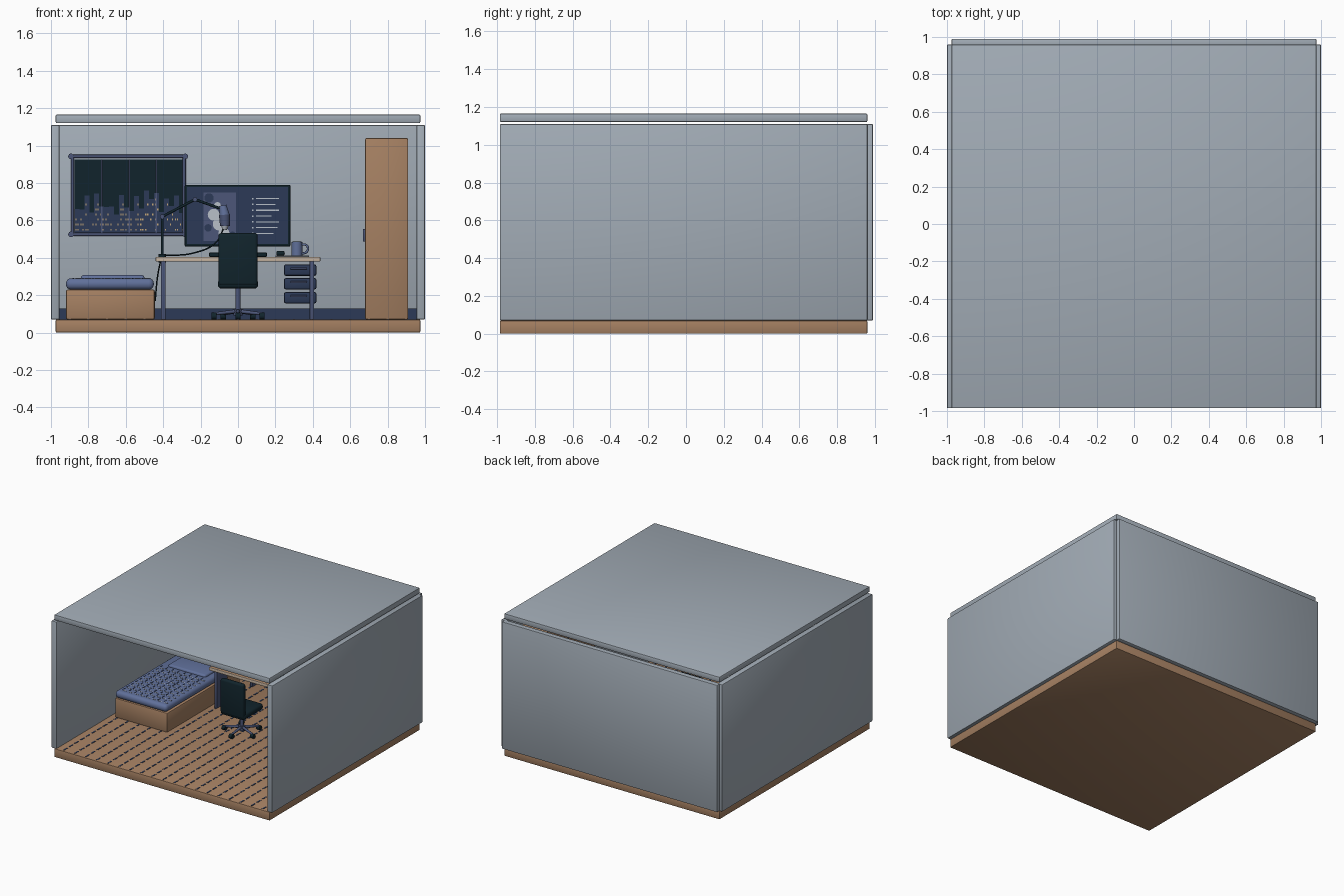
import bpy
import bmesh
import math
import random
from mathutils import Vector, Matrix

if "Cube" in bpy.data.objects:
    bpy.data.objects.remove(bpy.data.objects["Cube"])
random.seed(4)


def linear(byte):
    c = byte / 255
    return c / 12.92 if c <= .04 else ((c + .055) / 1.055) ** 2.4


def material(name, hexcode):
    mat = bpy.data.materials.new(name)
    colour = [linear(b) for b in bytes.fromhex(hexcode)] + [1]
    mat.use_nodes = True
    mat.diffuse_color = colour
    mat.node_tree.nodes["Principled BSDF"].inputs["Base Color"].default_value = colour
    return mat


wall = material("wall grey", "a2acb6")
wood = material("warm wood", "a58062")
beige = material("pale beige", "cbb8a4")
black = material("blue black", "11242c")
navy = material("navy", "2c3a57")
slate = material("slate blue", "60709a")
dusk = material("dusk blue", "4c5678")
pale = material("pale grey", "b9c0c8")
amber = material("amber light", "c8a878")


def finish(name, bm, mat):
    mesh = bpy.data.meshes.new(name)
    bm.to_mesh(mesh)
    bm.free()
    mesh.shade_smooth()
    mesh.set_sharp_from_angle(angle=math.radians(35))
    mesh.materials.append(mat)
    obj = bpy.data.objects.new(name, mesh)
    bpy.context.collection.objects.link(obj)
    return obj


def boxes(name, mat, spans, bevel=0, segments=2):
    """One object from boxes given as ((x, x), (y, y), (z, z)) spans."""
    bm = bmesh.new()
    for span in spans:
        size = Vector([b - a for a, b in span])
        mid = Vector([(a + b) / 2 for a, b in span])
        bmesh.ops.create_cube(bm, size=1, matrix=Matrix.Translation(mid) @ Matrix.Diagonal(size).to_4x4())
    if bevel:
        bmesh.ops.bevel(bm, geom=list(bm.edges), offset=bevel, segments=segments,
                        profile=.5, affect='EDGES', clamp_overlap=True)
    return finish(name, bm, mat)


def box(name, mat, x, y, z, bevel=0, segments=2):
    return boxes(name, mat, [(x, y, z)], bevel, segments)


def rod(name, mat, start, end, r, r_end=None, sides=16):
    start, end = Vector(start), Vector(end)
    axis = end - start
    turn = axis.to_track_quat('Z', 'Y').to_matrix().to_4x4()
    bm = bmesh.new()
    bmesh.ops.create_cone(bm, cap_ends=True, segments=sides, radius1=r,
                          radius2=r if r_end is None else r_end, depth=axis.length,
                          matrix=Matrix.Translation((start + end) / 2) @ turn)
    return finish(name, bm, mat)


def cable(name, mat, points, r):
    curve = bpy.data.curves.new(name, 'CURVE')
    curve.dimensions = '3D'
    curve.bevel_depth = r
    curve.bevel_resolution = 2
    spline = curve.splines.new('BEZIER')
    spline.bezier_points.add(len(points) - 1)
    for knot, co in zip(spline.bezier_points, points):
        knot.co = co
        knot.handle_left_type = knot.handle_right_type = 'AUTO'
    curve.materials.append(mat)
    obj = bpy.data.objects.new(name, curve)
    bpy.context.collection.objects.link(obj)
    return obj


# Room shell
FLOOR = .07
WALL = .945
depth = (-.985, .96)
wide = (-.975, .975)
box("floor", wood, wide, depth, (0, FLOOR), .006)
box("roof", wall, wide, depth, (1.12, 1.165), .006)
box("back_wall", wall, wide, (WALL, .99), (FLOOR, 1.11), .006)
box("left_wall", wall, (.955, 1), depth, (FLOOR, 1.11), .006)
box("right_wall", wall, (-1, -.955), depth, (FLOOR, 1.11), .006)
box("baseboard", navy, (-.955, .955), (.93, WALL), (FLOOR, .13))

# Broken dark seams between the floor boards
seams = []
for i in range(-9, 10):
    for j in range(26):
        x, y = i * .1, -.97 + j * .073
        seams.append(((x - .006, x + .006), (y, y + .048), (FLOOR, FLOOR + .002)))
boxes("floor_seams", navy, seams)

# Bed with a stitched cover
bed_end = .66
box("bed_base", wood, (-.92, -.445), (-.28, bed_end), (FLOOR, .23), .01)
box("mattress", slate, (-.92, -.45), (-.285, bed_end), (.23, .29), .027, 4)
box("pillow", slate, (-.84, -.5), (.29, .55), (.275, .308), .016, 3)
stitches, ties = [], []
for i in range(8):
    for j in range(10):
        x, y = -.87 + i * .053, -.24 + j * .053
        stitches.append(((x, x + .03), (y - .003, y + .003), (.289, .292)))
        ties.append(((x - .014, x - .008), (y + .01, y + .04), (.289, .292)))
boxes("cover_stitches", pale, stitches)
boxes("cover_ties", navy, ties)

# Window with a night skyline
left, right, low, high = -.875, -.29, .53, .925
box("window_sky", black, (left, right), (.937, WALL), (low, high))
towers, lights = [], []
count = 22
step = (right - left) / count
for i in range(count):
    x = left + i * step
    top = low + random.uniform(.1, .23)
    towers.append(((x, x + step), (.932, .938), (low, top)))
    for k in range(int((top - low - .02) / .027)):
        for dx in (.25, .65):
            if random.random() < .42:
                px, pz = x + dx * step, low + .015 + k * .027
                lights.append(((px, px + .006), (.93, .933), (pz, pz + .01)))
boxes("skyline", navy, towers)
boxes("skyline_lights", amber, lights)
boxes("window_dividers", dusk, [((left + f * (right - left) - .004, left + f * (right - left) + .004),
                                 (.924, .94), (low, high)) for f in (.25, .5, .75)])
for z in (.525, .942):
    rod("window_rail", dusk, (-.9, .93, z), (-.275, .93, z), .009)
    for x in (-.893, -.282):
        rod("rail_knob", dusk, (x, .915, z), (x, WALL, z), .015)
for x in (-.885, -.288):
    rod("window_post", dusk, (x, .93, .525), (x, .93, .942), .009)

# Desk and its drawers
box("desk_top", wood, (-.44, .44), (.26, .9), (.385, .405), .004)
box("desk_edge", beige, (-.44, .44), (.253, .262), (.38, .405), .003)
boxes("desk_legs", dusk, [((x - .012, x + .012), y, (FLOOR, .385))
                          for x in (-.4, .395) for y in ((.28, .42), (.74, .88))], .003)
for z in (.155, .23, .303):
    box("drawer", navy, (.245, .42), (.44, .72), (z, z + .062), .012)
    box("drawer_handle", dusk, (.28, .37), (.43, .442), (z + .035, z + .045), .003)

# Monitor with a picture and a list on its screen
box("monitor", black, (-.285, .28), (.78, .81), (.46, .79), .006)
box("screen", navy, (-.272, .268), (.774, .781), (.473, .778))
box("monitor_neck", black, (-.03, .03), (.81, .83), (.405, .6))
box("monitor_foot", black, (-.12, .12), (.74, .88), (.405, .413), .003)
box("screen_picture", dusk, (-.185, -.01), (.77, .775), (.49, .748))
for x, z, r in ((-.13, .63, .032), (-.1, .58, .035), (-.075, .53, .03), (-.11, .68, .018)):
    rod("picture_blob", pale, (x, .766, z), (x, .771, z), r)
for x, z, r in ((-.16, .56, .02), (-.155, .72, .025), (-.03, .52, .02)):
    rod("picture_shadow", navy, (x, .766, z), (x, .771, z), r)
rows = []
for i, length in enumerate((.13, .11, .13, .09, .13, .12, .1)):
    z = .716 - i * .031
    rows += [((.075, .083), (.77, .775), (z - .004, z + .004)),
             ((.097, .09 + length), (.77, .775), (z - .003, z + .003))]
boxes("screen_list", pale, rows)

# Things on the desk
box("keyboard", black, (-.155, .155), (.4, .5), (.405, .428), .006)
box("mouse_mat", pale, (.2, .38), (.38, .54), (.405, .411), .002)
box("mouse", black, (.205, .25), (.41, .48), (.411, .437), .011, 3)
rod("mug", slate, (.315, .6, .405), (.315, .6, .485), .029, sides=24)
rod("mug_drink", black, (.315, .6, .484), (.315, .6, .487), .024, sides=24)
cable("mug_handle", slate, [(.338, .6, .472), (.368, .6, .465), (.37, .6, .435), (.338, .6, .42)], .006)

# Jointed lamp
lamp_y = .58
foot, elbow, joint, tip = [(x, lamp_y, z) for x, z in
                           ((-.405, .405), (-.405, .62), (-.23, .712), (-.085, .66))]
rod("lamp_clamp", black, (-.405, lamp_y, .375), (-.405, lamp_y, .42), .02)
for a, b in ((foot, elbow), (elbow, joint), (joint, tip)):
    rod("lamp_arm", black, a, b, .007)
for x, y, z in (elbow, joint, tip):
    rod("lamp_joint", dusk, (x, y - .012, z), (x, y + .012, z), .012)
rod("lamp_head", slate, (-.082, lamp_y, .68), (-.072, lamp_y, .625), .02, .028)
rod("lamp_shade", dusk, (-.072, lamp_y, .63), (-.07, lamp_y, .57), .03, .026)
rod("lamp_bulb", pale, (-.07, lamp_y, .572), (-.072, lamp_y, .55), .02, .012)
cable("lamp_cable", black, [(-.4, lamp_y, .412), (-.24, lamp_y, .425), (-.12, lamp_y, .48),
                            (-.075, lamp_y, .56)], .004)
cable("power_cable", black, [(-.41, lamp_y, .4), (-.43, lamp_y + .1, .3), (-.443, lamp_y + .15, .17)], .004)

# Office chair, facing the desk
seat_y = .05
box("chair_back", black, (-.105, .105), (-.085, -.045), (.25, .532), .016, 3)
box("chair_seat", black, (-.108, .108), (-.08, .18), (.235, .285), .02, 3)
rod("chair_stem", dusk, (0, seat_y, .1), (0, seat_y, .24), .014)
rod("chair_hub", dusk, (0, seat_y, .09), (0, seat_y, .125), .024)
for i in range(5):
    a = math.radians(72 * i - 90)
    x, y = .135 * math.cos(a), seat_y + .135 * math.sin(a)
    rod("chair_spoke", dusk, (0, seat_y, .115), (x, y, .1), .011, .008)
    rod("chair_wheel", black, (x - .014, y, .088), (x + .014, y, .088), .018)

# Wardrobe with doors on its inner side
box("wardrobe", wood, (.68, .91), (.2, .9), (FLOOR, 1.04), .008)
box("wardrobe_seam", black, (.678, .682), (.548, .552), (.09, 1.02))
for y in (.52, .58):
    box("wardrobe_handle", dusk, (.667, .681), (y - .007, y + .007), (.487, .555), .003)
